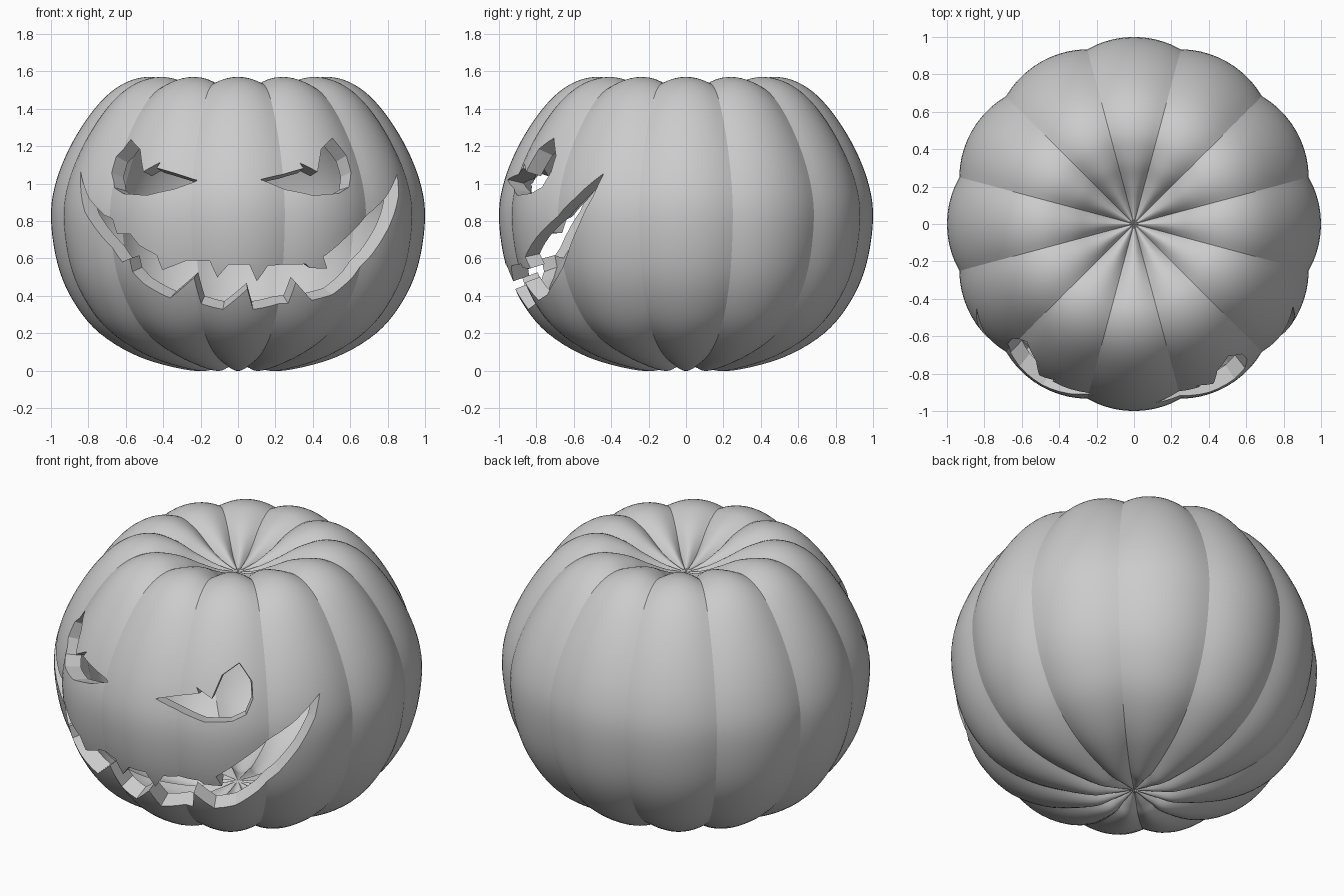
import bpy, bmesh, math
from mathutils import Vector
from mathutils.geometry import tessellate_polygon

if "Cube" in bpy.data.objects:
    bpy.data.objects.remove(bpy.data.objects["Cube"], do_unlink=True)

LOBES, PER_LOBE, WALL, CREASE = 12, 10, 0.09, 0.033
CENTRE = Vector((0, 0, 0.8))

# Lobe crest profile (radius, height), bottom to top dimple
PROFILE = [(0, 0.04), (0.12, 0.015), (0.25, 0), (0.52, 0.07), (0.74, 0.2), (0.88, 0.37),
           (0.965, 0.57), (1, 0.82), (0.97, 1.02), (0.88, 1.23), (0.75, 1.42), (0.62, 1.53),
           (0.48, 1.57), (0.34, 1.54), (0.22, 1.475), (0.1, 1.415), (0, 1.39)]

# Carved outlines (x, z)
LEFT_EYE = [(0.12, 1.02), (0.35, 1.08), (0.33, 1.11), (0.42, 1.06), (0.44, 1.18), (0.5, 1.24),
            (0.58, 1.15), (0.605, 1.06), (0.59, 0.98), (0.53, 0.945), (0.4, 0.935), (0.26, 0.97)]
RIGHT_EYE = [(-x - 0.08 - 0.02 * (x < 0.2), z) for x, z in LEFT_EYE]
MOUTH = [(-0.83, 1.06), (-0.79, 0.92), (-0.72, 0.83), (-0.68, 0.81), (-0.65, 0.73), (-0.57, 0.73),
         (-0.52, 0.67), (-0.43, 0.62), (-0.4, 0.54), (-0.28, 0.585), (-0.15, 0.585), (-0.11, 0.5),
         (-0.05, 0.57), (0.06, 0.57), (0.1, 0.48), (0.16, 0.56), (0.36, 0.57), (0.38, 0.55),
         (0.47, 0.55), (0.45, 0.61), (0.57, 0.71), (0.7, 0.83), (0.78, 0.92), (0.84, 1.05),
         (0.845, 0.93), (0.8, 0.77), (0.72, 0.62), (0.62, 0.5), (0.5, 0.41), (0.39, 0.38),
         (0.31, 0.47), (0.27, 0.355), (0.08, 0.33), (0.05, 0.44), (-0.08, 0.33), (-0.2, 0.35),
         (-0.24, 0.49), (-0.36, 0.39), (-0.5, 0.47), (-0.56, 0.53), (-0.575, 0.6), (-0.62, 0.58),
         (-0.72, 0.7), (-0.81, 0.85)]


def smooth_path(points, steps=5):
    pts = [Vector(p) for p in points]
    ends = [Vector((-pts[1].x, pts[1].y))] + pts + [Vector((-pts[-2].x, pts[-2].y))]
    out = []
    for a, b, c, d in zip(ends, ends[1:], ends[2:], ends[3:]):
        for i in range(steps):
            t = i / steps
            out.append(0.5 * (2 * b + (c - a) * t + (2 * a - 5 * b + 4 * c - d) * t ** 2
                              + (3 * b - a - 3 * c + d) * t ** 3))
    return out + [pts[-1]]


PATH = smooth_path(PROFILE)


def add_lobed_surface(bm, depth, inward):
    """Closed lobed skin, set in from the crest profile by depth."""
    count = LOBES * PER_LOBE
    rings, last = [], len(PATH) - 1
    for i, p in enumerate(PATH):
        if i in (0, last):
            up = 1 if i == 0 else -1
            rings.append([bm.verts.new((0, 0, p.y + up * depth))])
            continue
        tangent = (PATH[i + 1] - PATH[i - 1]).normalized()
        normal = Vector((tangent.y, -tangent.x))
        ring = []
        for k in range(count):
            t = 2 * (k % PER_LOBE) / PER_LOBE - 1
            groove = CREASE * t * t * min(1, p.x / 0.15)
            q = p - normal * (depth + groove)
            angle = 2 * math.pi * (k / count - 0.5 / LOBES)
            r = max(q.x, 0.004)
            ring.append(bm.verts.new((r * math.cos(angle), r * math.sin(angle), q.y)))
        rings.append(ring)
    faces = []
    for lo, hi in zip(rings, rings[1:]):
        for k in range(count):
            n = (k + 1) % count
            if len(lo) == 1:
                quad = (lo[0], hi[n], hi[k])
            elif len(hi) == 1:
                quad = (lo[k], lo[n], hi[0])
            else:
                quad = (lo[k], lo[n], hi[n], hi[k])
            faces.append(bm.faces.new(quad))
    if inward:
        bmesh.ops.reverse_faces(bm, faces=faces)


def make_object(name, bm):
    mesh = bpy.data.meshes.new(name)
    bm.to_mesh(mesh)
    bm.free()
    obj = bpy.data.objects.new(name, mesh)
    bpy.context.collection.objects.link(obj)
    return obj


def skin_point(x, z):
    """Point on the front skin at x, z."""
    for a, b in zip(PATH, PATH[1:]):
        if a.x > 0.5 and a.y <= z <= b.y:
            r = 0.985 * (a.x + (b.x - a.x) * (z - a.y) / (b.y - a.y))
            return Vector((x, -math.sqrt(max(r * r - x * x, 0.01)), z))


def make_cutter(name, outline):
    """Solid that narrows towards the pumpkin's centre."""
    bm = bmesh.new()
    skin = [skin_point(x, z) - CENTRE for x, z in outline]
    inner = [bm.verts.new(CENTRE + p * 0.7) for p in skin]
    outer = [bm.verts.new(CENTRE + p * 1.3) for p in skin]
    for tri in tessellate_polygon([[Vector((x, z, 0)) for x, z in outline]]):
        bm.faces.new([outer[i] for i in tri])
        bm.faces.new([inner[i] for i in reversed(tri)])
    for i in range(len(skin)):
        j = (i + 1) % len(skin)
        bm.faces.new((outer[i], outer[j], inner[j], inner[i]))
    bmesh.ops.recalc_face_normals(bm, faces=bm.faces[:])
    obj = make_object(name, bm)
    obj.hide_render = True
    return obj


# Hollow shell
bm = bmesh.new()
add_lobed_surface(bm, 0, False)
add_lobed_surface(bm, WALL, True)
shell = make_object("pumpkin_shell", bm)

mat = bpy.data.materials.new("plain_grey")
mat.use_nodes = True
grey = (0.6, 0.6, 0.6, 1)
mat.diffuse_color = grey
mat.node_tree.nodes["Principled BSDF"].inputs["Base Color"].default_value = grey
shell.data.materials.append(mat)

# Carve the face
bpy.context.view_layer.objects.active = shell
shell.select_set(True)
for name, outline in (("left_eye", LEFT_EYE), ("right_eye", RIGHT_EYE), ("mouth", MOUTH)):
    cutter = make_cutter(name + "_cutter", outline)
    mod = shell.modifiers.new(name, 'BOOLEAN')
    mod.operation, mod.solver, mod.object = 'DIFFERENCE', 'EXACT', cutter
    bpy.ops.object.modifier_apply(modifier=name)
    bpy.data.objects.remove(cutter, do_unlink=True)

bpy.ops.object.shade_smooth_by_angle(angle=math.radians(17))
